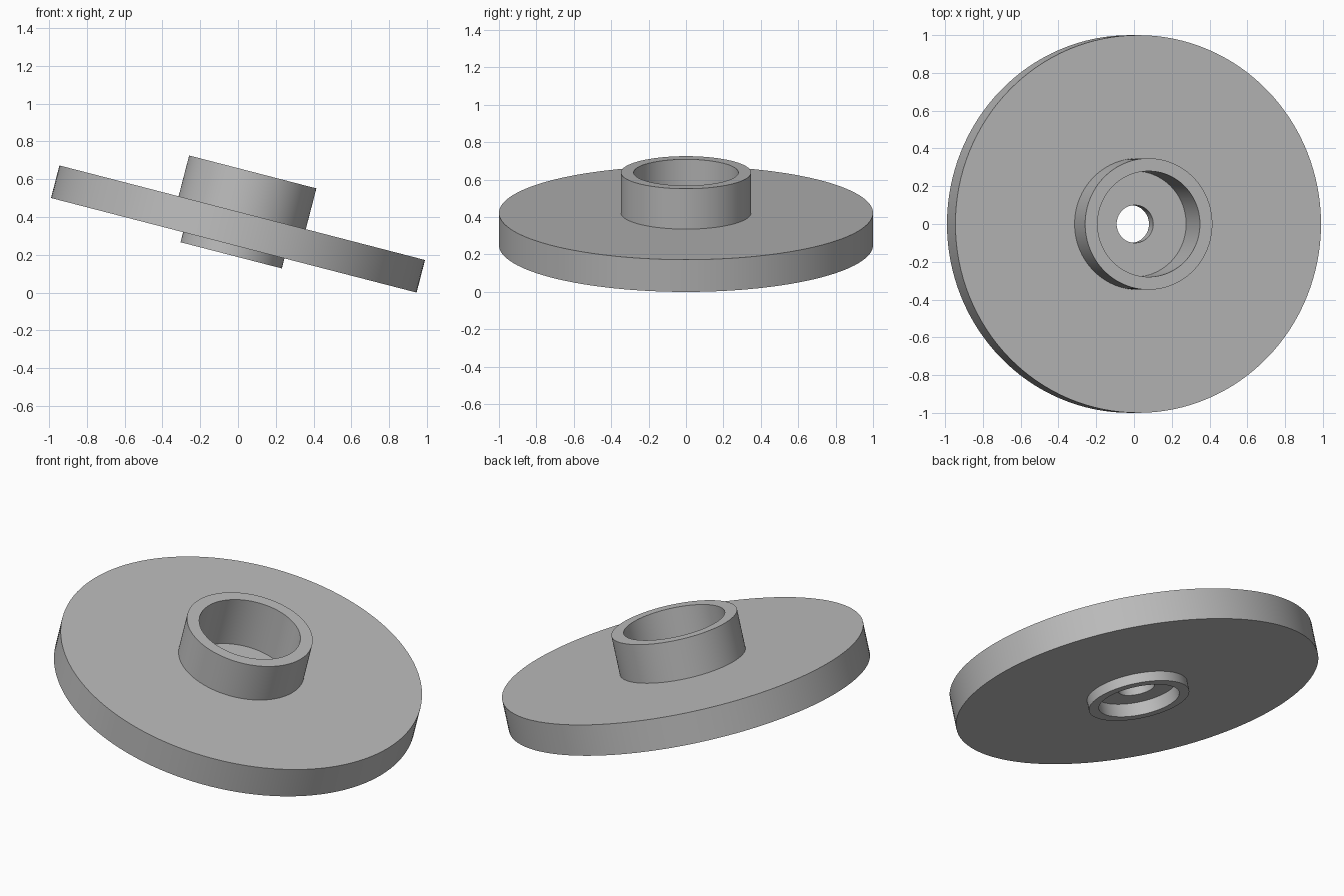
import bpy
import bmesh
import math
from mathutils import Matrix

old = bpy.data.objects.get("Cube")
if old:
    bpy.data.objects.remove(old, do_unlink=True)

# Plain grey material
grey = bpy.data.materials.new("grey")
grey.use_nodes = True
colour = (0.5, 0.5, 0.5, 1)
grey.diffuse_color = colour
grey.node_tree.nodes["Principled BSDF"].inputs["Base Color"].default_value = colour

TILT = math.radians(14.5)
SEGMENTS = 128
HALF = 0.089        # half thickness of the disc
BORE = 0.1          # radius of the through hole
HUB_TOP, HUB_OUTER, HUB_INNER, HUB_FLOOR = 0.312, 0.348, 0.28, 0.02
LIP_END, LIP_OUTER, LIP_INNER, LIP_FLOOR = -0.144, 0.277, 0.222, -0.07

# Closed half section of the flanged hub: radius, height along the axis
section = [
    (BORE, LIP_FLOOR), (LIP_INNER, LIP_FLOOR),
    (LIP_INNER, LIP_END), (LIP_OUTER, LIP_END),
    (LIP_OUTER, -HALF), (1, -HALF),
    (1, HALF), (HUB_OUTER, HALF),
    (HUB_OUTER, HUB_TOP), (HUB_INNER, HUB_TOP),
    (HUB_INNER, HUB_FLOOR), (BORE, HUB_FLOOR),
]


def lathe(name, points, material):
    """Revolve a closed section about z into a solid."""
    bm = bmesh.new()
    verts = [bm.verts.new((r, 0, z)) for r, z in points]
    edges = [bm.edges.new((a, b)) for a, b in zip(verts, verts[1:] + verts[:1])]
    bmesh.ops.spin(bm, geom=verts + edges, cent=(0, 0, 0), axis=(0, 0, 1),
                   angle=math.tau, steps=SEGMENTS, use_merge=True)
    bmesh.ops.remove_doubles(bm, verts=bm.verts, dist=0.0001)
    bmesh.ops.recalc_face_normals(bm, faces=bm.faces)
    mesh = bpy.data.meshes.new(name)
    bm.to_mesh(mesh)
    bm.free()
    mesh.materials.append(material)
    obj = bpy.data.objects.new(name, mesh)
    bpy.context.collection.objects.link(obj)
    return obj


# Flanged hub, leaning down towards +x and resting on its rim
hub = lathe("flanged_hub", section, grey)
rest = math.sin(TILT) + HALF * math.cos(TILT)
hub.data.transform(Matrix.Translation((0, 0, rest)) @ Matrix.Rotation(TILT, 4, "Y"))

bpy.ops.object.select_all(action="DESELECT")
hub.select_set(True)
bpy.context.view_layer.objects.active = hub
bpy.ops.object.shade_smooth_by_angle(angle=math.radians(30))
